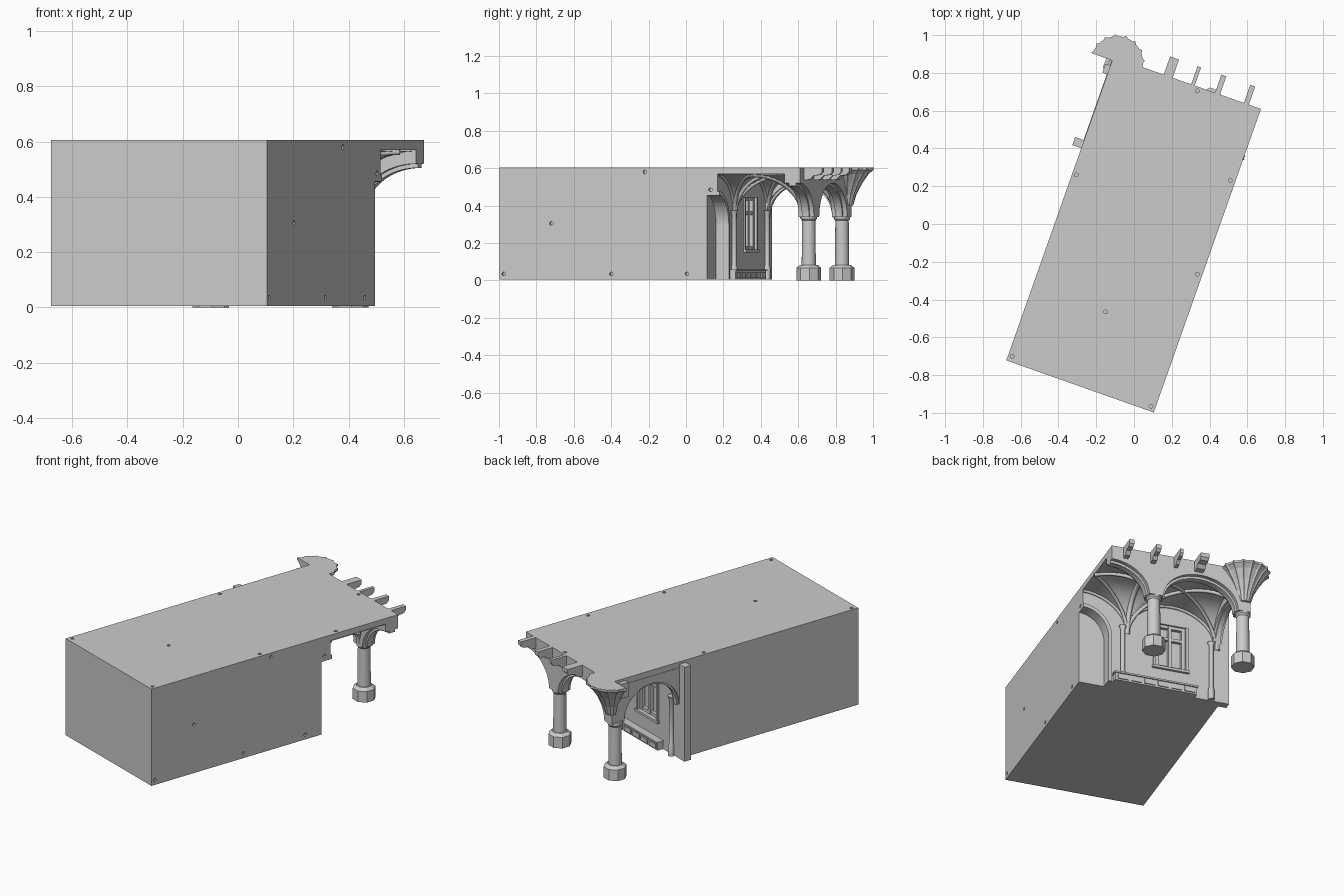
import bpy, bmesh
from math import sin, cos, pi, sqrt, radians
from mathutils import Matrix, Vector

if "Cube" in bpy.data.objects:
    bpy.data.objects.remove(bpy.data.objects["Cube"], do_unlink=True)

TURN = Matrix.Rotation(radians(-19.45), 4, 'Z')   # the building stands turned on its plot
L, R = -0.397, 0.431           # side faces
FRONT, WALL, EAVE = -0.906, 0.33, 0.798
BASE, TOP, CEIL, SPRING = 0.005, 0.605, 0.57, 0.34
COLS, COL_V = (-0.37, 0.164), 0.754
BAY = (COLS[1] - COLS[0]) / 2

stone = bpy.data.materials.new("grey_stone")
stone.use_nodes = True
stone.diffuse_color = (0.6, 0.6, 0.6, 1)
stone.node_tree.nodes["Principled BSDF"].inputs["Base Color"].default_value = (0.6, 0.6, 0.6, 1)
parts = []


def finish(name, bm, closed=True):
    if closed:
        bmesh.ops.recalc_face_normals(bm, faces=bm.faces)
    me = bpy.data.meshes.new(name)
    bm.to_mesh(me)
    bm.free()
    me.materials.append(stone)
    ob = bpy.data.objects.new(name, me)
    ob.matrix_world = TURN
    bpy.context.collection.objects.link(ob)
    parts.append(ob)
    return ob


def prism(name, pts, axis, a, b):
    """Extrude a profile from a to b along x, y or z."""
    place = {'x': lambda p, d: (d, p[0], p[1]),
             'y': lambda p, d: (p[0], d, p[1]),
             'z': lambda p, d: (p[0], p[1], d)}[axis]
    bm = bmesh.new()
    lo = [bm.verts.new(place(p, a)) for p in pts]
    hi = [bm.verts.new(place(p, b)) for p in pts]
    bm.faces.new(lo)
    bm.faces.new(hi)
    for i in range(len(pts)):
        j = (i + 1) % len(pts)
        bm.faces.new((lo[i], lo[j], hi[j], hi[i]))
    return finish(name, bm)


def box(name, x, y, z):
    return prism(name, [(x[0], y[0]), (x[1], y[0]), (x[1], y[1]), (x[0], y[1])], 'z', *z)


def arc(c, half, z0, rise, stop=pi, n=20):
    return [(c - half * cos(stop * i / n), z0 + rise * sin(stop * i / n)) for i in range(n + 1)]


def lathe(name, profile, x, y, sides, turn=0.0):
    bm = bmesh.new()
    rings = [[bm.verts.new((x + r * cos(turn + 2 * pi * i / sides),
                            y + r * sin(turn + 2 * pi * i / sides), z))
              for i in range(sides)] for r, z in profile]
    for a, b in zip(rings, rings[1:]):
        for i in range(sides):
            j = (i + 1) % sides
            bm.faces.new((a[i], a[j], b[j], b[i]))
    bm.faces.new(rings[0])
    bm.faces.new(rings[-1])
    return finish(name, bm)


def cut(ob, cutter):
    """Subtract the cutter and delete it."""
    mod = ob.modifiers.new("cut", 'BOOLEAN')
    mod.operation, mod.solver, mod.object = 'DIFFERENCE', 'EXACT', cutter
    bpy.context.view_layer.update()
    me = bpy.data.meshes.new_from_object(ob.evaluated_get(bpy.context.evaluated_depsgraph_get()))
    ob.modifiers.clear()
    ob.data = me
    parts.remove(cutter)
    bpy.data.objects.remove(cutter, do_unlink=True)


def rod(name, pts, r, sides=6):
    """Round rib following a path."""
    cu = bpy.data.curves.new(name, 'CURVE')
    cu.dimensions, cu.bevel_depth, cu.bevel_resolution = '3D', r, 1
    sp = cu.splines.new('POLY')
    sp.points.add(len(pts) - 1)
    for p, q in zip(sp.points, pts):
        p.co = (*q, 1)
    ob = bpy.data.objects.new(name, cu)
    cu.materials.append(stone)
    ob.matrix_world = TURN
    bpy.context.collection.objects.link(ob)


# Main block with the roof slab running out over the porch
block = prism("main_block", [(FRONT, BASE), (0.27, BASE), (0.27, CEIL), (EAVE, CEIL),
                             (EAVE, TOP), (FRONT, TOP)], 'x', L, R)

# Porch wall with half an arched doorway at its open end
door = arc(R, 0.15, 0.29, 0.165, pi / 2)
wall = prism("porch_wall", [(L, BASE), (0.281, BASE)] + door + [(R, CEIL), (L, CEIL)], 'y', 0.27, WALL)
door_band = arc(R, 0.172, 0.29, 0.187, pi / 2)
prism("door_moulding", [(0.259, BASE), (0.281, BASE)] + door + door_band[::-1], 'y', WALL, WALL + 0.012)

# Small round fixing holes
for x, y in [(-0.645, -0.7), (0.09, -0.965), (-0.15, -0.465), (0.335, -0.265),
             (-0.305, 0.26), (0.51, 0.23), (0.335, 0.705)]:
    p = TURN.inverted() @ Vector((x, y, 0))
    cut(block, lathe("hole", [(0.01, TOP - 0.015), (0.01, TOP + 0.02)], p.x, p.y, 10))
for y, z in [(-0.975, 0.035), (-0.72, 0.305), (-0.4, 0.035), (0.005, 0.035), (-0.22, 0.58), (0.13, 0.485)]:
    v = (y + 0.1435) / 0.943
    ring = [(v + 0.01 * cos(i * pi / 5), z + 0.01 * sin(i * pi / 5)) for i in range(10)]
    cut(wall if v > 0.27 else block, prism("hole", ring, 'x', R - 0.015, R + 0.02))

# Recessed window with frame and glazing bars
wx, wz = (-0.185, -0.005), (0.165, 0.445)
cut(wall, box("window_cutter", wx, (WALL - 0.03, WALL + 0.05), wz))
for x in (wx[0], -0.105, wx[1] - 0.02):
    box("window_upright", (x, x + 0.02), (WALL - 0.03, WALL - 0.008), wz)
for z in (wz[0], 0.35, wz[1] - 0.018):
    box("window_crossbar", wx, (WALL - 0.03, WALL - 0.01), (z, z + 0.018))
for x in (wx[0] - 0.014, wx[1]):
    box("window_surround_side", (x, x + 0.014), (WALL, WALL + 0.008), wz)
box("window_sill", (wx[0] - 0.02, wx[1] + 0.02), (WALL, WALL + 0.015), (wz[0] - 0.015, wz[0]))

# Low bench under the window with raised panels
box("bench", (-0.24, 0.25), (WALL, 0.368), (BASE, 0.05))
box("bench_top", (-0.245, 0.255), (WALL, 0.375), (0.05, 0.06))
for i in range(6):
    x = -0.228 + i * 0.08
    box("bench_panel", (x, x + 0.062), (0.368, 0.374), (0.014, 0.042))

# Engaged shafts on the wall, and the outer pilaster
for x in (-0.335, 0.195):
    lathe("wall_shaft", [(0.018, BASE), (0.018, 0.07), (0.013, 0.08), (0.013, 0.355), (0.022, 0.375)],
          x, WALL + 0.012, 12)
box("outer_pilaster", (L - 0.05, L + 0.02), (0.285, WALL), (BASE, 0.59))
box("side_corbel", (L - 0.028, L), (0.70, 0.75), (0.5, 0.59))

# Free columns on octagonal bases
for x in COLS:
    lathe("column_base", [(0.066, 0), (0.066, 0.068), (0.046, 0.084)], x, COL_V, 8, pi / 8)
    lathe("column_shaft", [(0.038, 0.08), (0.036, 0.32), (0.044, 0.33), (0.044, SPRING + 0.01)], x, COL_V, 24)


# Arcade: wide order plus a narrower moulded order
def arcade(name, half, rise, y0, y1):
    mid = (COLS[0] + COLS[1]) / 2
    pts = [(-0.4, SPRING)] + arc(mid, half, SPRING, rise)
    pts += arc(R, half, SPRING, rise, pi / 2) + [(R, CEIL), (-0.4, CEIL)]
    prism(name, pts, 'y', y0, y1)


arcade("arcade_wall", 0.224, 0.18, 0.712, EAVE)
arcade("arcade_inner_order", 0.212, 0.165, 0.735, 0.775)

# Side arch from corner column to wall
for name, half, rise, x0, x1 in (("side_arch", 0.19, 0.185, -0.4, -0.345),
                                 ("side_arch_inner", 0.18, 0.172, -0.388, -0.358)):
    prism(name, [(0.325, SPRING)] + arc(0.522, half, SPRING, rise)
          + [(0.72, SPRING), (0.72, CEIL), (0.325, CEIL)], 'x', x0, x1)

# Groin vaults: the higher of two crossing barrels
V0, V1, RISE, N = WALL, 0.72, CEIL - 0.004 - SPRING, 24
VMID, VHALF = (V0 + V1) / 2, (V1 - V0) / 2


def barrel(t):
    return SPRING + RISE * sqrt(max(0, 1 - t * t))


def vault_z(s, t):
    return max(barrel(s), barrel(t))


def vault(name, centre, s_end):
    steps = N if s_end > 0 else N // 2
    bm = bmesh.new()
    ang = [-cos(pi * i / N) for i in range(N + 1)]
    grid = [[bm.verts.new((centre + BAY * s, VMID + VHALF * t, vault_z(s, t))) for t in ang]
            for s in ang[:steps + 1]]
    for a, b in zip(grid, grid[1:]):
        for j in range(N):
            bm.faces.new((a[j], a[j + 1], b[j + 1], b[j]))
    finish(name, bm, closed=False)
    # Diagonal and transverse ribs
    run = ang[:steps + 1]
    for side in (-1, 1):
        rod("diagonal_rib", [(centre + BAY * s, VMID + side * VHALF * s, barrel(s) - 0.004) for s in run], 0.011)
    rod("transverse_rib", [(centre - BAY, VMID + VHALF * t, barrel(t) - 0.004) for t in ang], 0.015)
    rod("wall_rib", [(centre + BAY * s, WALL + 0.004, barrel(s) - 0.004) for s in run], 0.009)


vault("porch_vault", (COLS[0] + COLS[1]) / 2, 1)
vault("porch_half_vault", COLS[1] + BAY, 0)

# Fluted fan corbel at the corner, carrying a flat roof cap
bm = bmesh.new()
rings = []
for r, z in [(0.035, 0.40), (0.052, 0.46), (0.082, 0.52), (0.115, 0.57), (0.14, 0.592), (0.14, TOP)]:
    ring = []
    for i in range(33):
        k = 1.05 if i % 4 == 0 else 0.98
        ring.append(bm.verts.new((COLS[0] + k * r * cos(pi * i / 32), 0.778 + k * r * sin(pi * i / 32), z)))
    rings.append(ring)
for a, b in zip(rings, rings[1:]):
    for i in range(33):
        j = (i + 1) % 33
        bm.faces.new((a[i], a[j], b[j], b[i]))
bm.faces.new(rings[0])
bm.faces.new(rings[-1])
finish("corner_fan", bm)

# Rafter tails under the eave
tail = [(EAVE - 0.01, 0.535), (0.83, 0.54), (0.85, 0.56), (0.885, 0.565), (0.9, 0.58), (0.9, TOP), (EAVE - 0.01, TOP)]
for x, w in ((-0.09, 0.05), (0.049, 0.02), (0.187, 0.028), (0.349, 0.028)):
    prism("rafter_tail", tail, 'x', x - w / 2, x + w / 2)

# Smooth the round parts, keep edges crisp
bpy.ops.object.select_all(action='DESELECT')
for ob in parts:
    if ob.name.startswith(("column_shaft", "wall_shaft", "porch_vault", "porch_half", "arcade", "side_arch")):
        ob.select_set(True)
        bpy.context.view_layer.objects.active = ob
bpy.ops.object.shade_smooth_by_angle(angle=radians(30))
